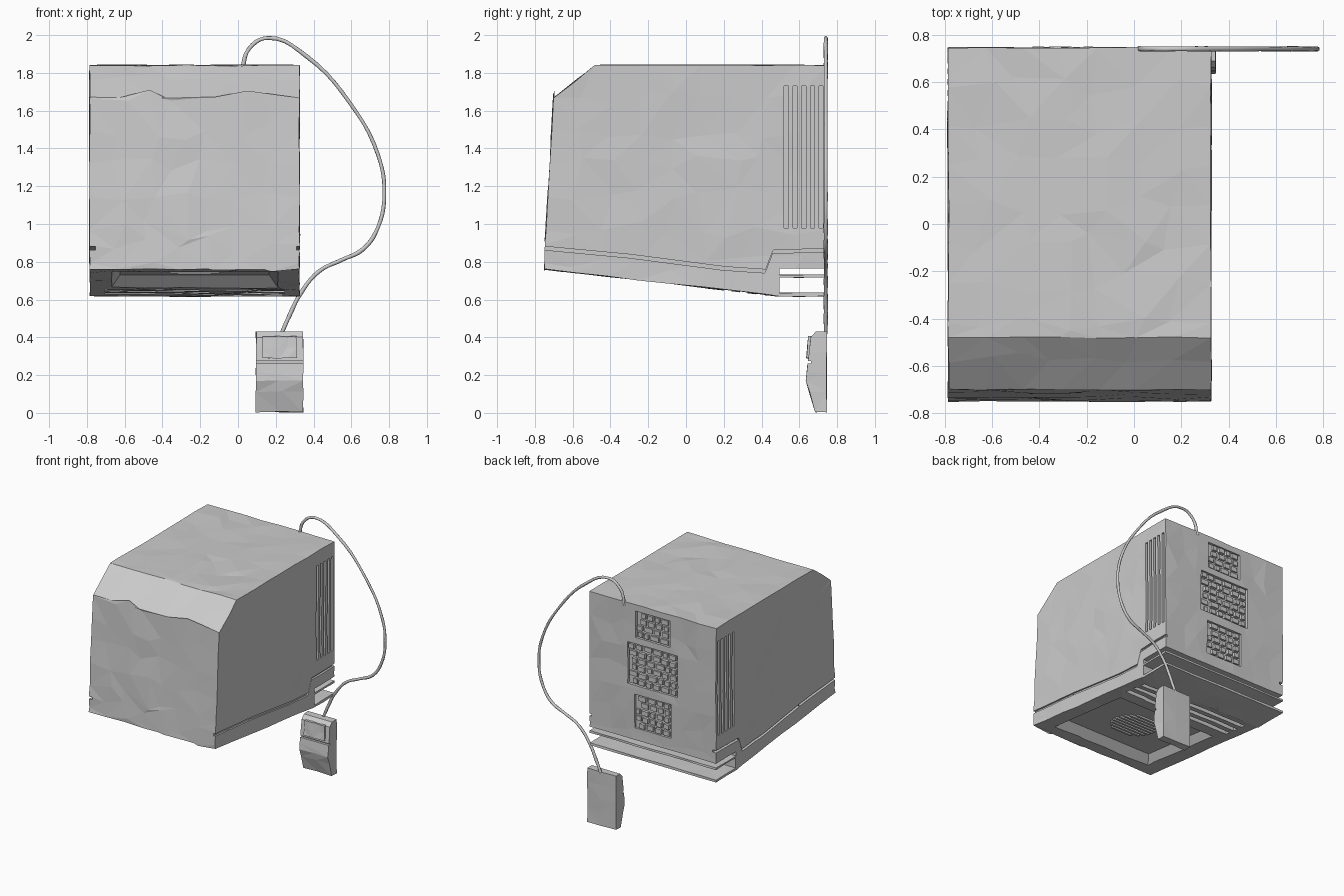
import bpy
import bmesh
import math
import random
from mathutils import Vector

random.seed(4)
cube = bpy.data.objects.get("Cube")
if cube:
    bpy.data.objects.remove(cube, do_unlink=True)

grey = bpy.data.materials.new("plain grey")
grey.use_nodes = True
grey.diffuse_color = (0.6, 0.6, 0.6, 1)
bsdf = next(n for n in grey.node_tree.nodes if n.type == 'BSDF_PRINCIPLED')
bsdf.inputs["Base Color"].default_value = (0.6, 0.6, 0.6, 1)

LEFT, RIGHT = 0.325, -0.785
MID = (LEFT + RIGHT) / 2


def hull(bm, points):
    """Add a convex solid spanning the points."""
    verts = [bm.verts.new(p) for p in points]
    result = bmesh.ops.convex_hull(bm, input=verts)
    spare = [v for v in result["geom_interior"] if isinstance(v, bmesh.types.BMVert)]
    bmesh.ops.delete(bm, geom=spare, context='VERTS')


def box(bm, x, y, z):
    hull(bm, [(a, b, c) for a in x for b in y for c in z])


def prism(bm, x, profile):
    hull(bm, [(a, y, z) for a in x for y, z in profile])


def finish(bm, name):
    bmesh.ops.recalc_face_normals(bm, faces=bm.faces[:])
    mesh = bpy.data.meshes.new(name)
    bm.to_mesh(mesh)
    bm.free()
    mesh.materials.append(grey)
    ob = bpy.data.objects.new(name, mesh)
    bpy.context.collection.objects.link(ob)
    return ob


def roughen(bm, step, slide, bump):
    """Slice a solid into cells and nudge them for a hand-hewn faceted skin."""
    bmesh.ops.dissolve_limit(bm, angle_limit=0.01, verts=bm.verts[:], edges=bm.edges[:])
    for axis in range(3):
        low = min(v.co[axis] for v in bm.verts)
        high = max(v.co[axis] for v in bm.verts)
        count = max(1, round((high - low) / step))
        normal = Vector([float(i == axis) for i in range(3)])
        for k in range(1, count):
            place = normal * (low + (high - low) * k / count)
            bmesh.ops.bisect_plane(bm, geom=bm.verts[:] + bm.edges[:] + bm.faces[:],
                                   plane_co=place, plane_no=normal)
    bm.normal_update()
    moves = []
    for v in bm.verts:
        r = Vector([random.uniform(-1, 1) for _ in range(3)])
        n = v.normal.copy()
        flat = all(f.normal.dot(n) > 0.999 for f in v.link_faces)
        moves.append((r - n * r.dot(n)) * slide + n * bump * r.x if flat else r * bump * 0.6)
    for v, m in zip(bm.verts, moves):
        v.co += m
    bmesh.ops.triangulate(bm, faces=bm.faces[:])


def cut(target, bm):
    cutter = finish(bm, "cutter")
    cutter.hide_render = True
    mod = target.modifiers.new("cut", 'BOOLEAN')
    mod.operation = 'DIFFERENCE'
    mod.solver = 'EXACT'
    mod.use_self = True
    mod.object = cutter
    bpy.context.view_layer.objects.active = target
    bpy.ops.object.modifier_apply(modifier=mod.name)
    bpy.data.objects.remove(cutter, do_unlink=True)


def underside(y):
    return 0.76 - 0.114 * (y + 0.75)


# Main case: slanted front, chamfered top edge, sloping underside
bm = bmesh.new()
prism(bm, (RIGHT, LEFT), [(-0.75, 0.76), (-0.745, 0.89), (-0.7, 1.67), (-0.48, 1.84),
                          (0.745, 1.84), (0.745, 0.62), (0.48, 0.62)])
roughen(bm, 0.17, 0.05, 0.005)
case = finish(bm, "case")

# Open rear notch and the sloped tray recess underneath
bm = bmesh.new()
box(bm, (RIGHT - 0.1, LEFT + 0.1), (0.495, 0.9), (0.5, 0.765))
cut(case, bm)
bm = bmesh.new()
tray = []
for y, inner in ((-0.66, -0.58), (0.12, 0.03)):
    for x, side in ((RIGHT + 0.1, 1), (LEFT - 0.1, -1)):
        tray.append((x, y, underside(y) - 0.02))
        tray.append((x + side * 0.06, inner, underside(inner) + 0.06))
hull(bm, tray)
for i in range(3):
    y = 0.2 + i * 0.085
    box(bm, (RIGHT + 0.08, LEFT - 0.08), (y, y + 0.04), (0.55, underside(y) + 0.03))
cut(case, bm)

# Side vents
bm = bmesh.new()
for wall in (LEFT, RIGHT):
    for i in range(5):
        y = 0.52 + i * 0.046
        box(bm, (wall - 0.025, wall + 0.025), (y, y + 0.022), (0.98, 1.73))
cut(case, bm)

# Side seam that steps up around the notch
seam = [(-0.78, 0.875), (-0.3, 0.83), (0.2, 0.765), (0.42, 0.75), (0.46, 0.855), (0.78, 0.86)]
for wall in (LEFT, RIGHT):
    for a, b in zip(seam, seam[1:]):
        bm = bmesh.new()
        prism(bm, (wall - 0.015, wall + 0.03),
              [(y + s, z + t) for y, z in (a, b) for s, t in ((-0.005, -0.009), (0.005, 0.009))])
        cut(case, bm)

# Rear port panels, recessed
panels = [(0.15, 1.58, 1.79), (0.22, 1.2, 1.53), (0.16, 0.86, 1.13)]
bm = bmesh.new()
for half, low, high in panels:
    box(bm, (MID - half, MID + half), (0.725, 0.8), (low, high))
cut(case, bm)

# Uneven rows of ports inside the panels
bm = bmesh.new()
for half, low, high in panels:
    rows = round((high - low) / 0.055)
    for r in range(rows):
        z = low + (r + 0.5) * (high - low) / rows
        x = MID - half + 0.02
        while x < MID + half - 0.04:
            w = random.uniform(0.03, 0.07)
            end = min(x + w, MID + half - 0.01)
            box(bm, (x, end), (0.71, random.uniform(0.735, 0.75)), (z - 0.018, z + 0.018))
            x += w + 0.02
finish(bm, "rear_ports")

# Rear shelf plates across the notch
for name, low, high in (("upper_shelf", 0.717, 0.732), ("lower_shelf", 0.617, 0.636)):
    bm = bmesh.new()
    box(bm, (RIGHT, LEFT), (0.47, 0.745), (low, high))
    roughen(bm, 0.14, 0.02, 0.003)
    finish(bm, name)

# Round speaker grille in the tray
bm = bmesh.new()
for i in range(-4, 5):
    half = math.sqrt(0.17 ** 2 - (i * 0.036) ** 2)
    y = -0.27 + i * 0.036
    z = underside(y) + 0.06
    box(bm, (MID - half, MID + half), (y - 0.008, y + 0.008), (z - 0.015, z + 0.01))
finish(bm, "speaker_grille")

# Hanging hand controller
bm = bmesh.new()
prism(bm, (0.095, 0.345), [(0.685, 0.005), (0.745, 0.005), (0.745, 0.43), (0.69, 0.43),
                           (0.66, 0.4), (0.635, 0.17)])
roughen(bm, 0.12, 0.02, 0.004)
controller = finish(bm, "controller")
bm = bmesh.new()
box(bm, (0.05, 0.39), (0.6, 0.662), (0.262, 0.275))
cut(controller, bm)
bm = bmesh.new()
prism(bm, (0.13, 0.31), [(0.638, 0.29), (0.648, 0.405), (0.68, 0.405), (0.68, 0.29)])
roughen(bm, 0.05, 0.008, 0.004)
finish(bm, "controller_button")

# Looping cord from the top of the case down to the controller
path = [(0.02, 1.81), (0.06, 1.93), (0.16, 1.985), (0.36, 1.89), (0.6, 1.63), (0.74, 1.37),
        (0.775, 1.17), (0.74, 0.98), (0.66, 0.865), (0.55, 0.81), (0.43, 0.75), (0.33, 0.63),
        (0.27, 0.51), (0.23, 0.42)]
curve = bpy.data.curves.new("cord", 'CURVE')
curve.dimensions = '3D'
curve.bevel_depth = 0.011
curve.bevel_resolution = 1
curve.resolution_u = 5
spline = curve.splines.new('BEZIER')
spline.bezier_points.add(len(path) - 1)
for i, (point, (x, z)) in enumerate(zip(spline.bezier_points, path)):
    point.co = (x, 0.74, z)
    point.handle_left_type = point.handle_right_type = 'AUTO'
    point.tilt = i * 1.2
    point.radius = random.uniform(0.85, 1.15)
curve.materials.append(grey)
cord = bpy.data.objects.new("cord", curve)
bpy.context.collection.objects.link(cord)
